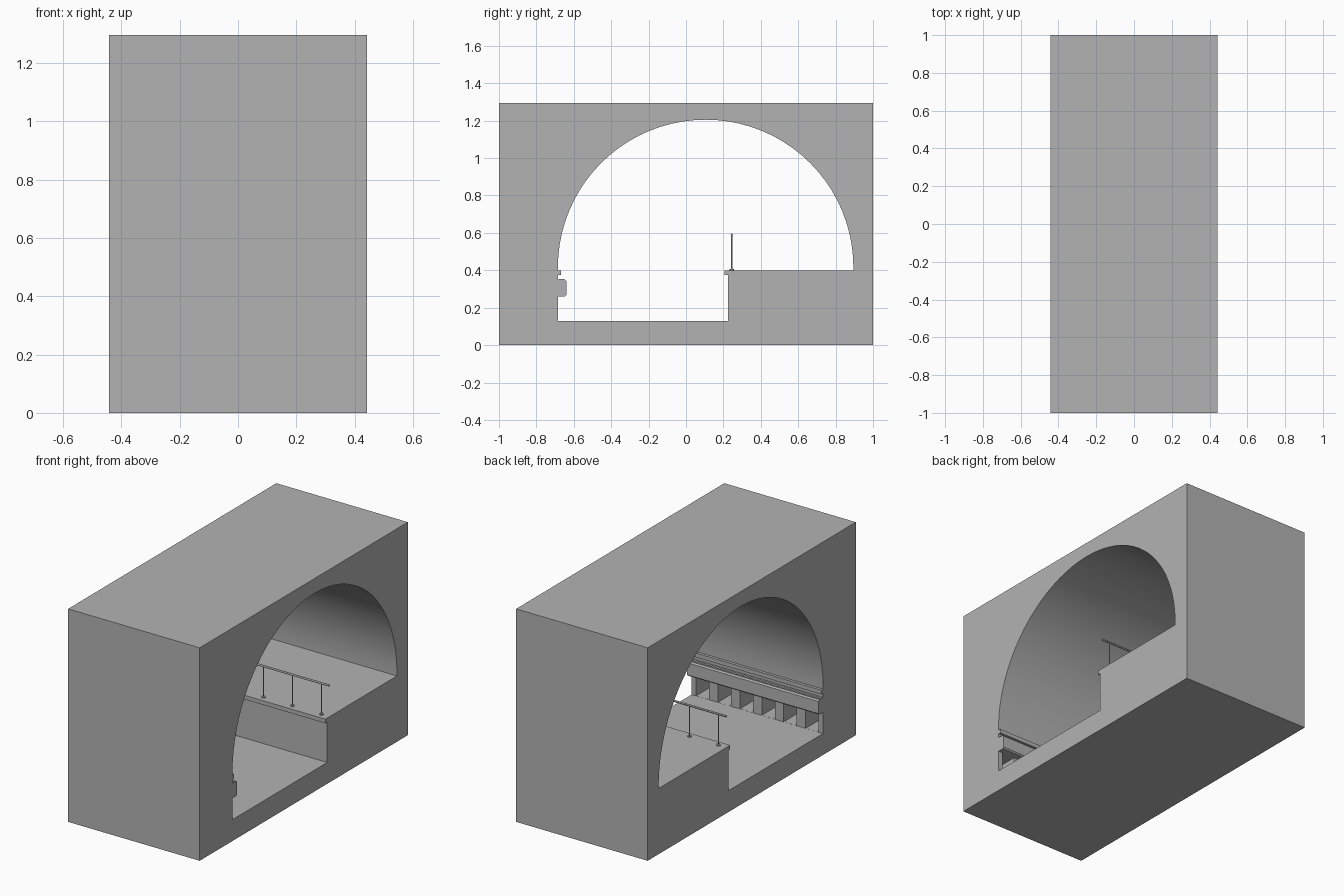
import bpy, bmesh, math
from mathutils import Matrix

cube = bpy.data.objects.get("Cube")
if cube:
    bpy.data.objects.remove(cube, do_unlink=True)

HALF = 0.4425          # half length of the tunnel along x
WALL = -0.685          # track side wall
FLOOR, DECK = 0.13, 0.4

concrete = bpy.data.materials.new("concrete grey")
concrete.use_nodes = True
grey = (0.45, 0.45, 0.45, 1)
concrete.diffuse_color = grey
concrete.node_tree.nodes["Principled BSDF"].inputs["Base Color"].default_value = grey


def finish(name, bm, smooth=False):
    bmesh.ops.recalc_face_normals(bm, faces=bm.faces)
    mesh = bpy.data.meshes.new(name)
    bm.to_mesh(mesh)
    bm.free()
    mesh.materials.append(concrete)
    obj = bpy.data.objects.new(name, mesh)
    bpy.context.collection.objects.link(obj)
    if smooth:
        smooth_shade(obj)
    return obj


def activate(obj):
    bpy.ops.object.select_all(action='DESELECT')
    obj.select_set(True)
    bpy.context.view_layer.objects.active = obj


def smooth_shade(obj):
    activate(obj)
    bpy.ops.object.shade_smooth_by_angle(angle=math.radians(30))


def add_box(bm, x0, x1, y0, y1, z0, z1):
    place = Matrix.Translation(((x0 + x1) / 2, (y0 + y1) / 2, (z0 + z1) / 2))
    size = Matrix.Diagonal((x1 - x0, y1 - y0, z1 - z0, 1))
    bmesh.ops.create_cube(bm, size=1, matrix=place @ size)


def add_rod(bm, radius, length, matrix):
    bmesh.ops.create_cone(bm, cap_ends=True, segments=12, radius1=radius,
                          radius2=radius, depth=length, matrix=matrix)


def extrude_profile(name, points, half=HALF):
    """Sweep a (y, z) outline along x."""
    bm = bmesh.new()
    face = bm.faces.new([bm.verts.new((-half, y, z)) for y, z in points])
    new = bmesh.ops.extrude_face_region(bm, geom=[face])["geom"]
    verts = [v for v in new if isinstance(v, bmesh.types.BMVert)]
    bmesh.ops.translate(bm, verts=verts, vec=(2 * half, 0, 0))
    return finish(name, bm)


def cut(target, cutter):
    cutter.hide_render = True
    mod = target.modifiers.new("cut", 'BOOLEAN')
    mod.operation, mod.solver, mod.object = 'DIFFERENCE', 'EXACT', cutter
    activate(target)
    bpy.ops.object.modifier_apply(modifier=mod.name)
    bpy.data.objects.remove(cutter, do_unlink=True)


# Solid block with the vaulted tunnel cut through it
bm = bmesh.new()
add_box(bm, -HALF, HALF, -1, 1, 0, 1.295)
block = finish("tunnel_block", bm)

radius, centre_y, centre_z, steps = 0.79, 0.105, 0.415, 40
arch = [(centre_y + radius * math.cos(math.pi * i / steps),
         centre_z + radius * math.sin(math.pi * i / steps)) for i in range(steps + 1)]
outline = arch + [(WALL, FLOOR), (0.225, FLOOR), (0.225, DECK), (0.895, DECK)]
cut(block, extrude_profile("tunnel_cutter", outline, HALF + 0.1))

# Refuge niches between piers below the wall duct
bm = bmesh.new()
modules, pier = 6, 0.06
pitch = 2 * HALF / modules
for i in range(modules):
    left = -HALF + i * pitch
    add_box(bm, left + pier / 2, left + pitch - pier / 2, -0.86, -0.62, FLOOR + 0.0005, 0.26)
cut(block, finish("niche_cutter", bm))
smooth_shade(block)

# Wall duct with softened corners
c = 0.008
extrude_profile("wall_duct", [(WALL, 0.26), (-0.64 - c, 0.26), (-0.64, 0.26 + c),
                              (-0.64, 0.35 - c), (-0.64 - c, 0.35), (WALL, 0.35)])

# Fine ribs along the top of the duct
bm = bmesh.new()
ribs = 58
for i in range(ribs):
    x = -HALF + (i + 0.5) * 2 * HALF / ribs
    add_box(bm, x - 0.004, x + 0.004, -0.68, -0.65, 0.35, 0.353)
finish("duct_ribs", bm)

# Ledge on the wall above the duct
bm = bmesh.new()
add_box(bm, -HALF, HALF, WALL, -0.668, 0.375, DECK)
finish("wall_ledge", bm)

# Platform nosing
bm = bmesh.new()
add_box(bm, -HALF, HALF, 0.207, 0.225, 0.375, DECK)
finish("platform_nosing", bm)

# Handrail: top rail, posts and base flanges
rail_y, rail_z = 0.245, 0.59
bm = bmesh.new()
add_rod(bm, 0.006, 2 * HALF, Matrix.Translation((0, rail_y, rail_z)) @ Matrix.Rotation(math.pi / 2, 4, 'Y'))
finish("handrail", bm, True)

bm = bmesh.new()
for i in range(-2, 3):
    x = i * 0.195
    add_rod(bm, 0.004, rail_z - DECK, Matrix.Translation((x, rail_y, (rail_z + DECK) / 2)))
    add_rod(bm, 0.012, 0.006, Matrix.Translation((x, rail_y, DECK + 0.003)))
finish("handrail_posts", bm, True)
